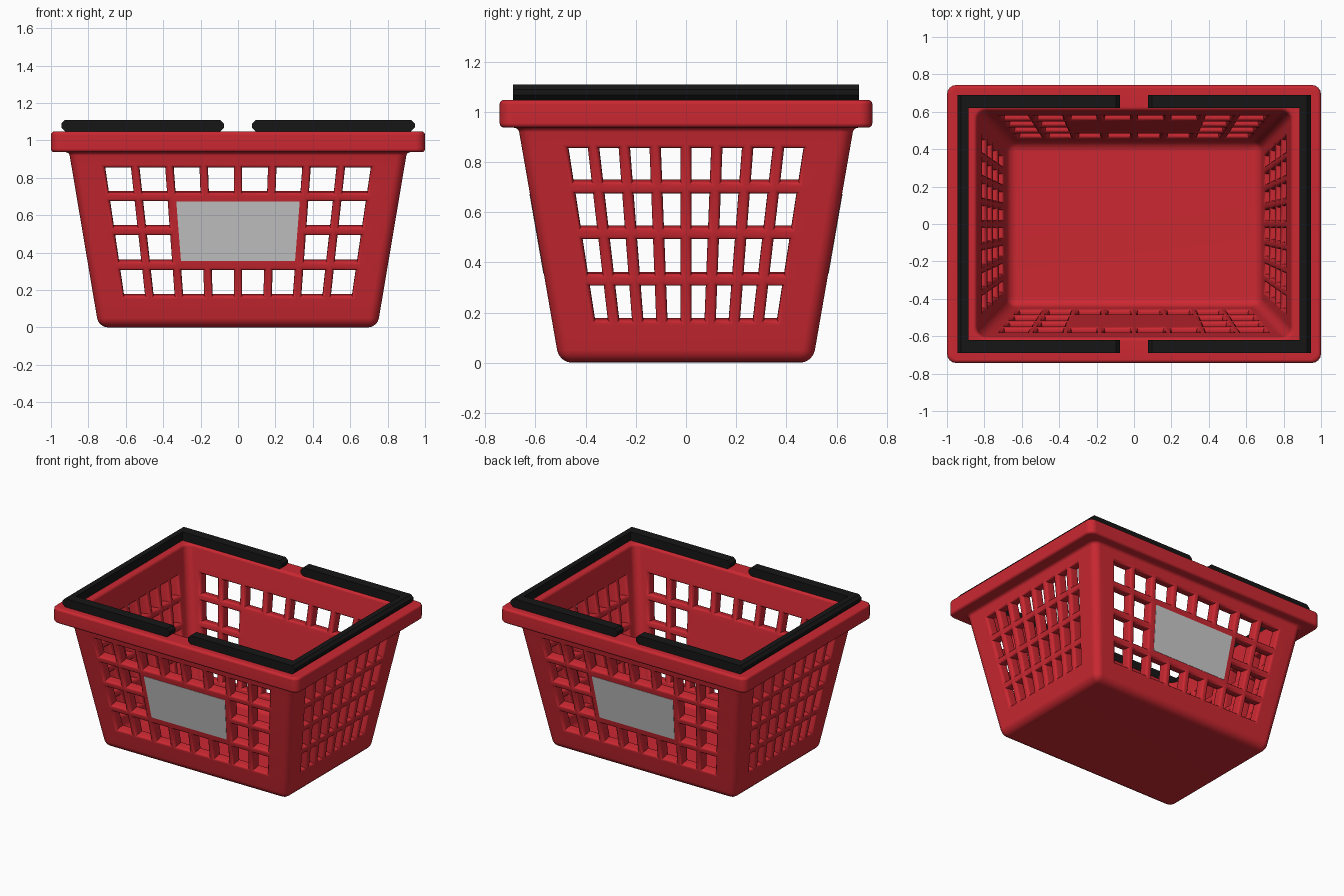
import bpy, bmesh, math
from mathutils import Vector

if "Cube" in bpy.data.objects:
    bpy.data.objects.remove(bpy.data.objects["Cube"])

T = 0.08                      # wall thickness
SHIFT = 0.013                 # holes rise towards the inside, square to the wall
LIP_X, LIP_Y = 1.0, 0.743
Z_LIP, Z_TOP, Z_FLOOR = 0.937, 1.048, 0.07
ROWS = [0.168, 0.304, 0.352, 0.490, 0.537, 0.672, 0.72, 0.853]
GAP, COLS = 0.045, 8


def half_x(z): return 0.745 + 0.1685 * z
def half_y(z): return 0.505 + 0.174 * z


def material(name, col):
    m = bpy.data.materials.new(name)
    m.diffuse_color = (*col, 1)
    m.use_nodes = True
    m.node_tree.nodes["Principled BSDF"].inputs["Base Color"].default_value = m.diffuse_color
    return m


def finish(name, bm, mat=None, angle=40):
    bmesh.ops.recalc_face_normals(bm, faces=bm.faces)
    me = bpy.data.meshes.new(name)
    bm.to_mesh(me)
    bm.free()
    ob = bpy.data.objects.new(name, me)
    bpy.context.collection.objects.link(ob)
    if mat:
        me.materials.append(mat)
    bpy.ops.object.select_all(action='DESELECT')
    bpy.context.view_layer.objects.active = ob
    ob.select_set(True)
    bpy.ops.object.shade_smooth_by_angle(angle=math.radians(angle))
    ob.modifiers.new("weighted", 'WEIGHTED_NORMAL').keep_sharp = True
    return ob


def key(p):
    return tuple(round(c, 4) for c in p)


def hole_edges(z, long_side):
    # left and right edges of each hole in a row, fanning out with height
    w = 0.585 + 0.1475 * z if long_side else 0.337 + 0.155 * z
    pitch = (2 * w + GAP) / COLS
    return [-w + pitch * (i // 2) + (pitch - GAP) * (i % 2) for i in range(2 * COLS)]


red = material("red_plastic", (0.6, 0.021, 0.031))
black = material("black_plastic", (0.008, 0.008, 0.008))

# ---- basket body: pierced double wall, floor and rim ----
bm = bmesh.new()
corners = set()


def face(*pts):
    bm.faces.new([bm.verts.new(p) for p in pts])


def is_hole(j, c, long_side):
    if j % 2 == 0 or c % 2 == 0:
        return False
    return not (long_side and j in (3, 5) and 2 <= c // 2 <= 5)


def wall(long_side, sign):
    along, away = (half_x, half_y) if long_side else (half_y, half_x)

    def place(u, d, z):
        return Vector((u, sign * d, z)) if long_side else Vector((sign * d, u, z))

    layers = []
    for inset, zlo, zhi, shift in ((0, 0, Z_LIP, 0), (T, Z_FLOOR, Z_TOP, SHIFT)):
        grid = []
        for z0 in [zlo] + ROWS + [zhi]:
            inner = z0 in ROWS
            z = z0 + shift if inner else z0
            e = along(z) - inset
            us = [-e] + (hole_edges(z0, long_side) if inner else []) + [e]
            row = [place(u, away(z) - inset, z) for u in us]
            corners.update((key(row[0]), key(row[-1])))
            grid.append(row)
        layers.append(grid)
        for j in range(len(grid) - 1):
            lo, hi = grid[j], grid[j + 1]
            if j in (0, len(grid) - 2):
                face(*lo, *reversed(hi))
                continue
            for c in range(len(lo) - 1):
                if not is_hole(j, c, long_side):
                    face(lo[c], lo[c + 1], hi[c + 1], hi[c])
    # sides of the holes
    a, b = layers
    for j in range(1, 8):
        for c in range(1, 2 * COLS):
            if is_hole(j, c, long_side):
                ring = [(j, c), (j, c + 1), (j + 1, c + 1), (j + 1, c)]
                for p, q in zip(ring, ring[1:] + ring[:1]):
                    face(a[p[0]][p[1]], a[q[0]][q[1]], b[q[0]][q[1]], b[p[0]][p[1]])
    # rim underside, outer edge and top
    e, d = (LIP_X, LIP_Y) if long_side else (LIP_Y, LIP_X)
    low = [place(s * e, d, Z_LIP) for s in (-1, 1)]
    top = [place(s * e, d, Z_TOP) for s in (-1, 1)]
    corners.update(key(p) for p in low + top)
    face(a[-1][0], a[-1][-1], low[1], low[0])
    face(low[0], low[1], top[1], top[0])
    face(top[0], top[1], b[-1][-1], b[-1][0])


for sign in (-1, 1):
    wall(True, sign)
    wall(False, sign)
for z, inset in ((0, 0), (Z_FLOOR, T)):
    x, y = half_x(z) - inset, half_y(z) - inset
    face((-x, -y, z), (x, -y, z), (x, y, z), (-x, y, z))
bmesh.ops.remove_doubles(bm, verts=bm.verts, dist=1e-4)
bmesh.ops.recalc_face_normals(bm, faces=bm.faces)

# wide rounding on the corners and base, then a fine one on rim and hole mouths
wide = []
for ed in bm.edges:
    p, q = (v.co for v in ed.verts)
    if key(p) in corners and key(q) in corners:
        if abs(p.z - q.z) > 0.01 or p.z < 0.1:
            wide.append(ed)
bmesh.ops.bevel(bm, geom=wide, offset=0.05, segments=4, profile=0.5, affect='EDGES')


def is_depth_edge(ed):
    rise = abs(ed.verts[0].co.z - ed.verts[1].co.z)
    return abs(rise - SHIFT) < 1e-3 and abs(ed.calc_length() - T) < 0.01


fine = [ed for ed in bm.edges
        if ed.is_manifold and ed.calc_face_angle() > 0.6 and not is_depth_edge(ed)]
bmesh.ops.bevel(bm, geom=fine, offset=0.018, segments=3, profile=0.5, affect='EDGES')
finish("basket_body", bm, red)

# ---- label panels on front and back ----
for name, sign in (("front_label", -1), ("back_label", 1)):
    bm = bmesh.new()
    rings = []
    for off in (0.002, -0.01):
        rings.append([bm.verts.new((x, sign * (half_y(z) + off), z)) for x, z in
                      ((-0.305, 0.355), (0.305, 0.355), (0.33, 0.672), (-0.33, 0.672))])
    bm.faces.new(rings[0])
    bm.faces.new(rings[1])
    for i in range(4):
        k = (i + 1) % 4
        bm.faces.new((rings[0][i], rings[0][k], rings[1][k], rings[1][i]))
    finish(name, bm)

# ---- folded U-shaped handles lying on the rim ----
for name, s in (("left_handle", -1), ("right_handle", 1)):
    bm = bmesh.new()
    outline = [(0.075, -0.69), (0.945, -0.69), (0.945, 0.69), (0.075, 0.69),
               (0.075, 0.62), (0.885, 0.62), (0.885, -0.62), (0.075, -0.62)]
    base = bm.faces.new([bm.verts.new((s * x, y, Z_TOP)) for x, y in outline])
    ext = bmesh.ops.extrude_face_region(bm, geom=[base])
    for v in ext["geom"]:
        if isinstance(v, bmesh.types.BMVert):
            v.co.z = 1.11
    # chamfer the edges running front to back
    chamfer = [ed for ed in bm.edges
               if abs(ed.verts[0].co.x - ed.verts[1].co.x) < 1e-5
               and abs(ed.verts[0].co.z - ed.verts[1].co.z) < 1e-5
               and abs(abs(ed.verts[0].co.x) - 0.885) > 0.01]
    bmesh.ops.bevel(bm, geom=chamfer, offset=0.02, segments=1, affect='EDGES')
    finish(name, bm, black, 20)
